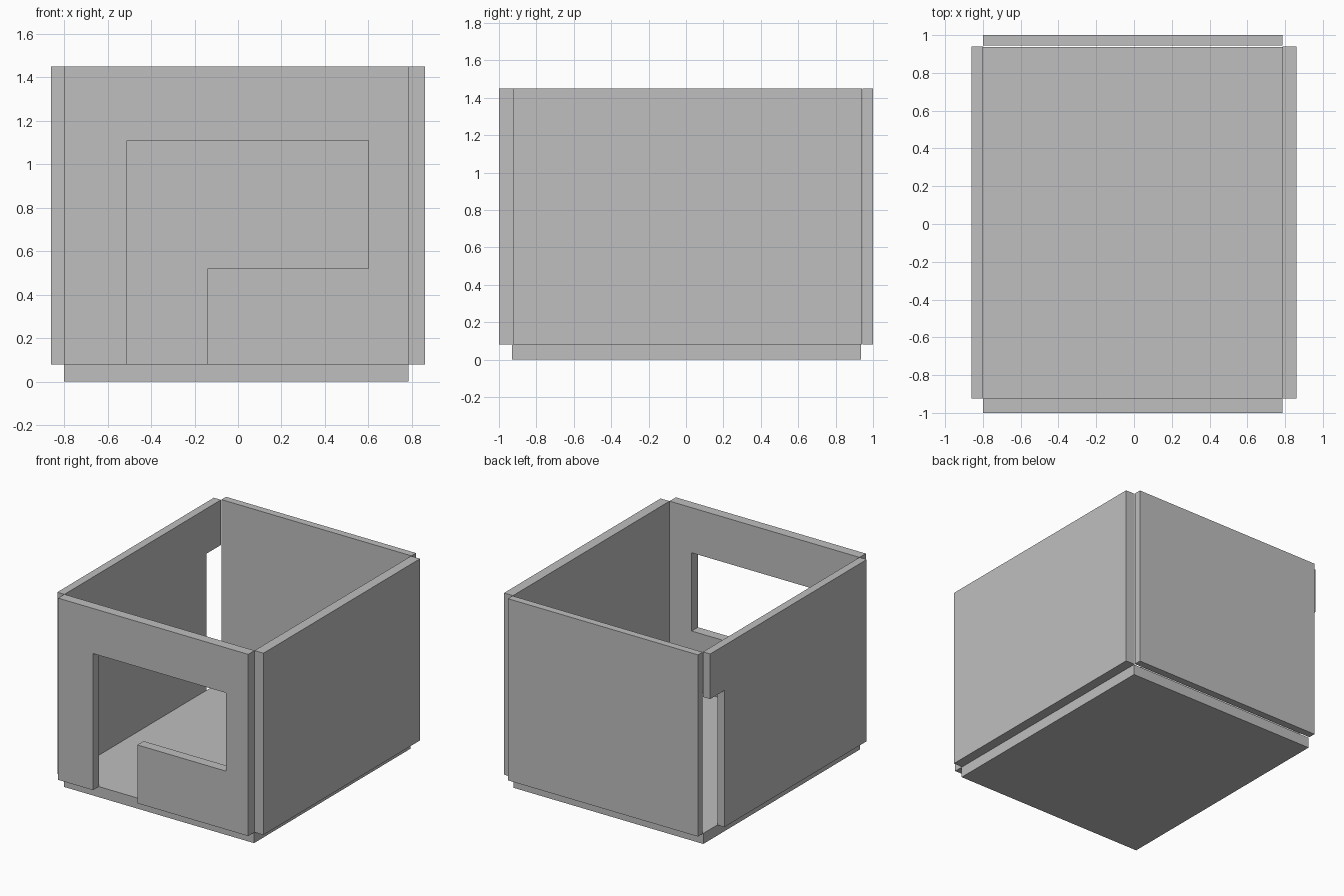
import bpy
import bmesh

if "Cube" in bpy.data.objects:
    bpy.data.objects.remove(bpy.data.objects["Cube"])

grey = bpy.data.materials.new("plain grey")
grey.diffuse_color = (0.52, 0.52, 0.52, 1)
grey.use_nodes = True
grey.node_tree.nodes["Principled BSDF"].inputs["Base Color"].default_value = grey.diffuse_color

BASE, TOP, HEAD, SILL = 0.08, 1.45, 1.11, 0.52   # floor top, wall top, lintel, sill
X0, X1 = -0.80, 0.785                            # inner faces of the side walls


def prism(name, outline, origin, depth):
    """Extrude a closed outline of 3D points along the depth vector."""
    bm = bmesh.new()
    face = bm.faces.new([bm.verts.new(origin(a, b)) for a, b in outline])
    ext = bmesh.ops.extrude_face_region(bm, geom=[face])
    moved = [g for g in ext["geom"] if isinstance(g, bmesh.types.BMVert)]
    bmesh.ops.translate(bm, verts=moved, vec=depth)
    bmesh.ops.recalc_face_normals(bm, faces=bm.faces)
    mesh = bpy.data.meshes.new(name)
    bm.to_mesh(mesh)
    bm.free()
    mesh.materials.append(grey)
    obj = bpy.data.objects.new(name, mesh)
    bpy.context.collection.objects.link(obj)
    return obj


def rect(a0, a1, b0, b1):
    return [(a0, b0), (a1, b0), (a1, b1), (a0, b1)]


def wall_x(name, outline, y0, y1):
    """Wall running along x."""
    return prism(name, outline, lambda a, b: (a, y0, b), (0, y1 - y0, 0))


def wall_y(name, outline, x0, x1):
    """Wall running along y."""
    return prism(name, outline, lambda a, b: (x0, a, b), (x1 - x0, 0, 0))


# Floor slab
wall_x("floor", rect(X0, X1, 0, BASE), -0.93, 0.936)

# Back and right walls are plain
wall_x("back_wall", rect(X0, X1, BASE, TOP), 0.945, 1.0)
wall_y("right_wall", rect(-0.925, 0.94, BASE, TOP), X1, 0.86)

# Left wall with a narrow doorway at its back end
wall_y("left_wall", [(-0.925, BASE), (0.77, BASE), (0.77, HEAD),
                     (0.94, HEAD), (0.94, TOP), (-0.925, TOP)], -0.86, X0)

# Front wall: doorway joined to a window, split into slabs along the opening
front = [(X0, BASE), (-0.51, BASE), (-0.51, HEAD), (0.60, HEAD),
         (0.60, SILL), (-0.14, SILL), (-0.14, BASE), (X1, BASE),
         (X1, TOP), (X0, TOP)]
wall_x("front_wall", front, -1.0, -0.925)
